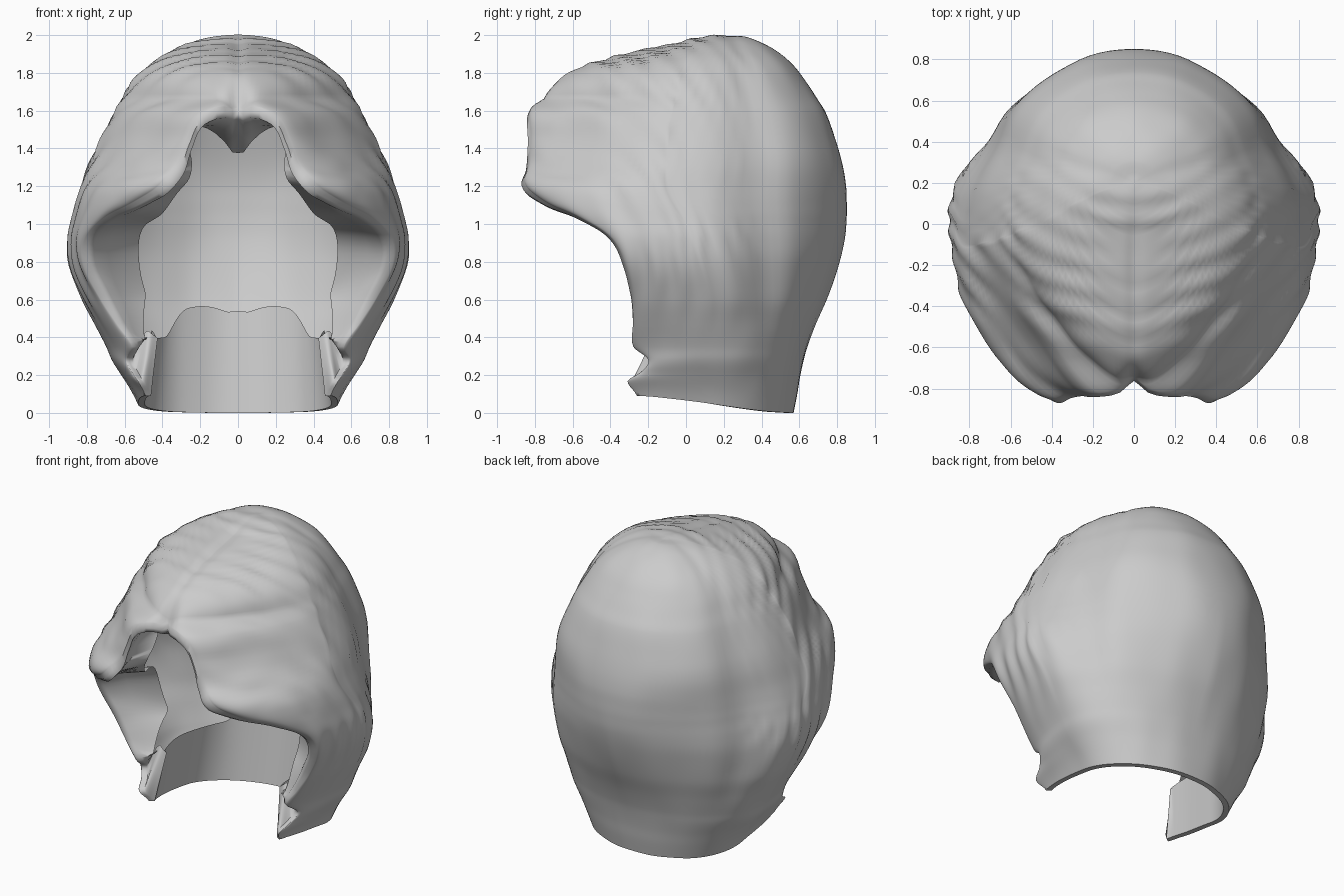
import bpy
import bmesh
import math
from mathutils import Vector, noise

if "Cube" in bpy.data.objects:
    bpy.data.objects.remove(bpy.data.objects["Cube"])

# Level slices: height, half width, y of widest point, back y, front end x, front end y
SLICES = [
    (2.0, 0, .2, .2, 0, .2),
    (1.99, .13, .17, .31, 0, .08),
    (1.96, .25, .12, .4, 0, -.06),
    (1.9, .38, .05, .5, 0, -.34),
    (1.84, .47, 0, .57, 0, -.56),
    (1.76, .55, -.03, .63, 0, -.7),
    (1.67, .61, -.05, .69, 0, -.8),
    (1.59, .66, -.07, .74, .19, -.83),
    (1.45, .73, -.09, .79, .27, -.82),
    (1.31, .79, -.1, .83, .33, -.84),
    (1.2, .83, -.09, .85, .42, -.84),
    (1.11, .86, -.05, .855, .57, -.72),
    (1.03, .88, 0, .855, .71, -.56),
    (.92, .9, .05, .845, .81, -.39),
    (.78, .89, .1, .81, .81, -.31),
    (.61, .83, .15, .75, .73, -.28),
    (.47, .76, .15, .69, .64, -.28),
    (.35, .7, .15, .645, .56, -.28),
    (.28, .67, .15, .625, .59, -.2),
    (.19, .62, .15, .605, .56, -.24),
    (.1, .575, .15, .59, .53, -.31),
    (0, .53, .15, .57, .49, -.26),
]
STEPS = 5      # rows between slices
SIDE = 28      # columns in each quarter


def smooth(lo, hi, v):
    t = min(1, max(0, (v - lo) / (hi - lo)))
    return t * t * (3 - 2 * t)


def spline_rows():
    """Cubic interpolation through the slices by height."""
    last = len(SLICES) - 1
    for i in range(last):
        a, b, c, d = [SLICES[min(last, max(0, i + k))] for k in (-1, 0, 1, 2)]
        h = c[0] - b[0]
        for s in range(STEPS):
            t = s / STEPS
            row = [b[0] + h * t]
            for k in range(1, len(b)):
                m0 = h * (c[k] - a[k]) / (c[0] - a[0])
                m1 = h * (d[k] - b[k]) / (d[0] - b[0])
                rise = c[k] - b[k]
                row.append(b[k] + t * (m0 + t * (3 * rise - 2 * m0 - m1
                                                 + t * (m0 + m1 - 2 * rise))))
            yield row
    yield list(SLICES[last])


def slice_points(z, w, ym, back, fx, fy):
    """Half a slice, from the middle of the back round to the front end."""
    fx = max(0, fx)
    # roundness of the back and front quarters: a low power is fuller
    back_pow = 1.2 - .28 * smooth(.9, 1.4, z) - .22 * (1 - smooth(.2, .8, z))
    front_pow = (1.2 + .1 * smooth(1.1, 1.4, z)
                 + .3 * smooth(1.15, 1.4, z) * (1 - smooth(1.6, 1.8, z)))
    pts = []
    for j in range(2 * SIDE + 1):
        a = math.pi / 2 * j / SIDE
        if j <= SIDE:
            c, s = math.sin(a), abs(math.cos(a))
            # shallow valley between the back panel and the side locks
            valley = 1 - .045 * math.exp(-((c - .86) / .09) ** 2) * smooth(.3, .7, z)
            x = w * c ** back_pow * valley
            y = ym + (back - ym) * s ** back_pow * valley
        else:
            c, s = abs(math.sin(a)), -math.cos(a)
            x, y = fx + (w - fx) * c ** front_pow, ym + (fy - ym) * s ** front_pow
        # the hem rises slightly towards the front
        rise = .09 * (1 - smooth(-.3, .6, y)) * (1 - smooth(0, .3, z))
        # the parting dips at the front edge
        dip = math.exp(-(x / .06) ** 2) * smooth(.5, .75, -y) * (1 - smooth(1.6, 1.8, z))
        pts.append(Vector((x, y + .06 * dip, z + rise - .07 * dip)))
    return pts


def strand_offset(p):
    """Height of the combed folds at a point."""
    upper = smooth(.8, 1.1, p.z)
    flow = p.y - .8 * p.x ** 2 * upper - .62 * (1 - upper)
    wave = math.sin(44 * flow + 4 * noise.noise(p * 2.2))
    fade = (1 - smooth(.1, .45, p.y)) * smooth(.3, .9, p.z)
    patch = max(.15, .55 + noise.noise(p * 3.1 + Vector((5, 2, 7))))
    rough = noise.noise(Vector((p.x * 6, p.y * 6, p.z * 1.5)))
    groove = math.exp(-(p.x / .035) ** 2) * (1 - smooth(-.2, .2, p.y))
    return .01 * fade * patch * wave + .006 * rough - .012 * groove


def lip_points(p):
    """Rolled lip, then the lining running inwards from a rim point."""
    up = smooth(.3, .7, p.z)
    roof = smooth(1.2, 1.5, p.z)
    to_mid = Vector((-p.x, 0, .9 - p.z)).normalized()
    hem_in = Vector((-p.x, .1 - p.y, 0)).normalized()
    inward = hem_in.lerp(to_mid, up) * (.6 + .4 * up)
    front = Vector((0, -1, 0)) * up
    roll = p + inward * .03 + front * .015
    under = p + inward * .06 + front * .002
    wavy = .025 * math.sin(13 * p.z + 9 * p.y + 14 * p.x) * smooth(0, .1, p.x)
    top = .41 + .13 * smooth(.38, .5, p.y)
    centre = math.exp(-(p.x / .17) ** 2) * roof
    end = Vector((p.x * (.87 - .23 * up + .36 * roof),
                  max(p.y, -.2 - up) + .04 + (.2 + .16 * roof) * up,
                  max(p.z, top) - .24 * centre + wavy))
    mid = under.lerp(end, .5)
    mid.x += .04 * up * smooth(0, .3, p.x)
    return roll, under, mid, end


bm = bmesh.new()

# Outer shell
grid = [[bm.verts.new(p) for p in slice_points(*row)] for row in spline_rows()]
for upper, lower in zip(grid, grid[1:]):
    for j in range(2 * SIDE):
        bm.faces.new((upper[j], upper[j + 1], lower[j + 1], lower[j]))
bm.normal_update()
if sum(f.normal.dot(f.calc_center_median() - Vector((0, 0, 1))) for f in bm.faces) < 0:
    bmesh.ops.reverse_faces(bm, faces=bm.faces[:])
    bm.normal_update()

# Combed folds
moved = [(v, v.co + v.normal * strand_offset(v.co)) for row in grid[1:] for v in row]
for v, co in moved:
    on_seam = v.co.x < .0005
    v.co = co
    v.co.x = 0 if on_seam else max(.0005, co.x)
    v.co.z = max(0, co.z)

# Rolled lip and lining along the rim: down the face opening, then along the hem
apex = max(i for i, row in enumerate(grid) if row[-1].co.x == 0 and i < len(grid) // 2)
rim = [row[-1] for row in grid[apex:]] + grid[-1][-2::-1]
rings = [[v] + [bm.verts.new(p) for p in lip_points(v.co)] for v in rim]
for one, two in zip(rings, rings[1:]):
    for k in range(len(one) - 1):
        bm.faces.new((one[k], two[k], two[k + 1], one[k + 1]))

bmesh.ops.remove_doubles(bm, verts=bm.verts[:], dist=.0002)
bmesh.ops.recalc_face_normals(bm, faces=bm.faces[:])
bm.normal_update()
crown = max(bm.faces, key=lambda f: f.calc_center_median().z)
if crown.normal.z < 0:
    bmesh.ops.reverse_faces(bm, faces=bm.faces[:])

mesh = bpy.data.meshes.new("hair_shell")
bm.to_mesh(mesh)
bm.free()
hair = bpy.data.objects.new("hair_shell", mesh)
bpy.context.collection.objects.link(hair)

# Mirror the half to the other side
mirror = hair.modifiers.new("mirror", "MIRROR")
mirror.use_axis[0] = True
mirror.use_clip = True
mirror.merge_threshold = .001

# Plain grey
grey = bpy.data.materials.new("plain_grey")
grey.use_nodes = True
colour = (.6, .6, .6, 1)
grey.diffuse_color = colour
grey.node_tree.nodes["Principled BSDF"].inputs["Base Color"].default_value = colour
mesh.materials.append(grey)

bpy.context.view_layer.objects.active = hair
hair.select_set(True)
bpy.ops.object.shade_smooth_by_angle(angle=math.radians(60))
